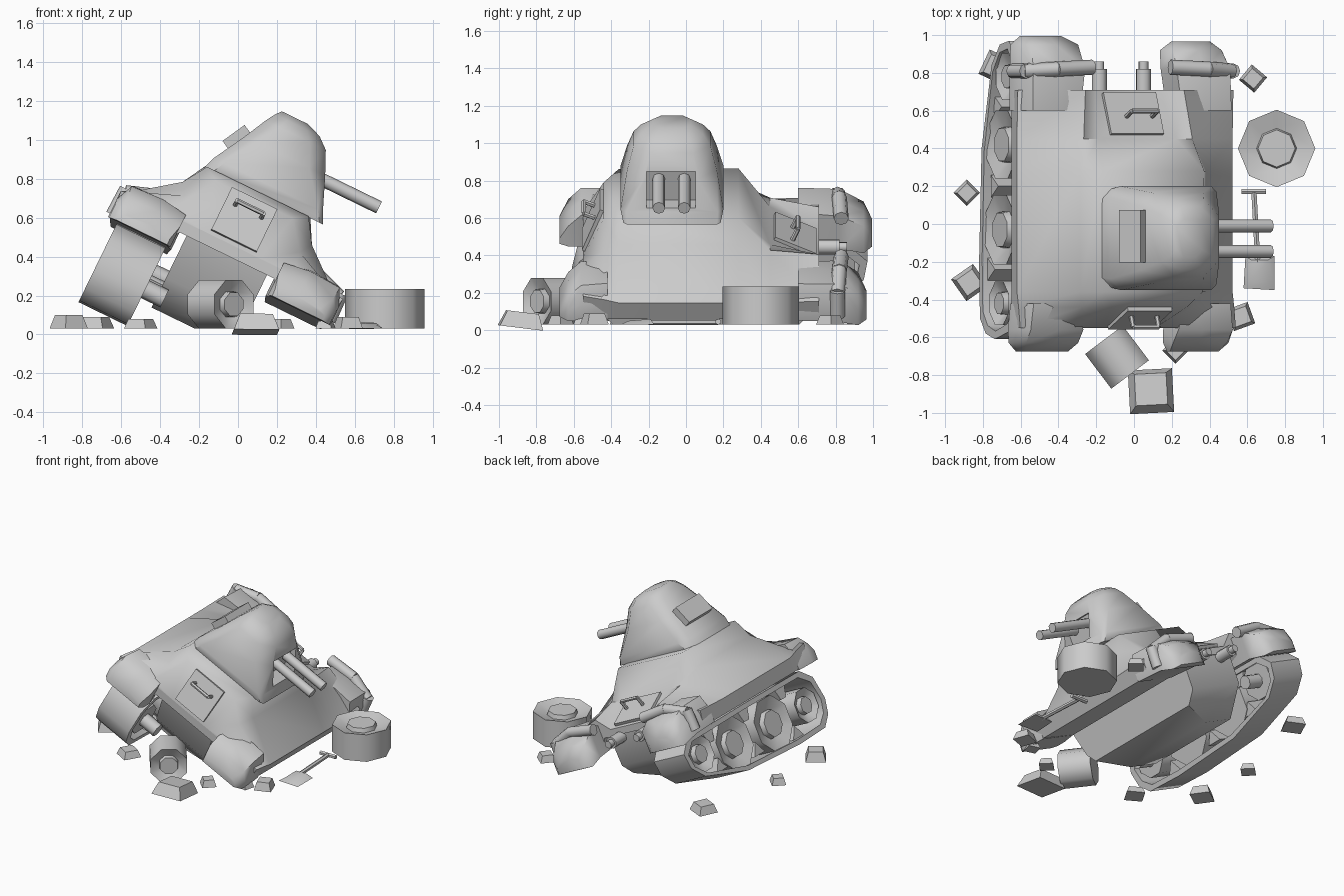
import bpy, bmesh, math
from mathutils import Matrix, Vector

if "Cube" in bpy.data.objects:
    bpy.data.objects.remove(bpy.data.objects["Cube"])

R, TR = Matrix.Rotation, Matrix.Translation
TILT = R(math.radians(26), 4, 'Y')      # the wreck lies rolled on its right side
UC = -0.23                              # centre line of the tank in the tilted frame
I = Matrix.Identity(4)


def rad(a):
    return math.radians(a)


def finish(name, bm, M=I, angle=50):
    bm.transform(M)
    bmesh.ops.recalc_face_normals(bm, faces=bm.faces)
    me = bpy.data.meshes.new(name)
    bm.to_mesh(me)
    bm.free()
    me.polygons.foreach_set("use_smooth", [True] * len(me.polygons))
    me.set_sharp_from_angle(angle=rad(angle))
    ob = bpy.data.objects.new(name, me)
    bpy.context.collection.objects.link(ob)
    return ob


def loft(sections, ring=False):
    bm = bmesh.new()
    rows = [[bm.verts.new(p) for p in s] for s in sections]
    n = len(rows[0])
    pairs = list(zip(rows, rows[1:])) + ([(rows[-1], rows[0])] if ring else [])
    for a, b in pairs:
        for i in range(n):
            j = (i + 1) % n
            bm.faces.new((a[i], a[j], b[j], b[i]))
    if not ring:
        bm.faces.new(rows[0])
        bm.faces.new(rows[-1])
    return bm


def prism(profile, u0, u1):
    return loft([[(u, y, w) for y, w in profile] for u in (u0, u1)])


def box(name, M, size):
    bm = bmesh.new()
    bmesh.ops.create_cube(bm, size=1)
    bm.transform(Matrix.Diagonal((*size, 1)))
    return finish(name, bm, M)


def rods(name, M, pairs, r, n=8):
    bm = bmesh.new()
    for p, q in pairs:
        p, q = Vector(p), Vector(q)
        d = q - p
        m = TR((p + q) / 2) @ d.to_track_quat('Z', 'Y').to_matrix().to_4x4()
        bmesh.ops.create_cone(bm, cap_ends=True, segments=n, radius1=r, radius2=r,
                              depth=d.length, matrix=m)
    return finish(name, bm, M)


def wheel(name, M, r, h, turn=0):
    prof = [(r, -h), (r, h), (r * .52, h * .7), (r * .48, h)]
    secs = [[(a * math.cos(rad(45 * i + turn)), a * math.sin(rad(45 * i + turn)), z)
             for i in range(8)] for a, z in prof]
    return finish(name, loft(secs), M)


def handle(name, M, w=.075):
    a, b, c, d = (-w, 0, 0), (-w, 0, .07), (w, 0, .07), (w, 0, 0)
    rods(name, M, [(a, b), (b, c), (c, d)], .013, 6)


# upper hull: flared skirt lofted front to back
hull = []
for y, a, h, b, s, f in [(-.55, .16, .40, .34, .43, .40), (-.44, .22, .66, .33, .52, .38),
                         (-.36, .29, .705, .37, .58, .36), (.28, .30, .705, .37, .58, .36),
                         (.45, .23, .51, .32, .52, .36), (.71, .19, .39, .29, .48, .37)]:
    half = [(a, h), (b, s), (.635, f), (.615, .255), (.32, .25), (.27, .34)]
    hull.append([(UC + v, y, w) for v, w in half] +
                [(UC - v, y, w) for v, w in reversed(half)])
finish("upper_hull", loft(hull), TILT)

# lower hull, sunk into the ground and cut level
bm = prism([(-.53, .37), (-.45, .1), (-.3, -.07), (.5, -.07), (.69, .12), (.70, .37)],
           UC - .23, UC + .23)
bm.transform(TILT)
cut = bmesh.ops.bisect_plane(bm, geom=bm.verts[:] + bm.edges[:] + bm.faces[:],
                             plane_co=(0, 0, .03), plane_no=(0, 0, 1), clear_inner=True)
bmesh.ops.holes_fill(bm, edges=[e for e in bm.edges if e.is_boundary])
finish("lower_hull", bm)

# fender ends, rear ridges and exhausts on both sides
for side, k in (("left", -1), ("right", 1)):
    def fender(name, rows):
        finish(f"{side}_{name}", loft([[(UC + k * vi, y, t - .02), (UC + k * .42, y, t),
               (UC + k * (vo - .04), y, t - .01), (UC + k * vo, y, (t + b) / 2),
               (UC + k * vo, y, b), (UC + k * vi, y, b)] for y, vi, vo, t, b in rows]), TILT)
    fender("front_fender", [(-.42, .32, .62, .46, .25), (-.56, .28, .635, .455, .25),
                            (-.63, .28, .63, .39, .25), (-.675, .3, .59, .31, .255)])
    e = .03 if k < 0 else 0
    fender("rear_fender", [(.6, .3, .625, .46, .25), (.82, .27, .62, .455, .24),
                           (.92 + e, .28, .60, .39, .21), (.965 + e, .34, .55, .31, .22)])
    rods(f"{side}_fender_ridge", TILT,
         [((UC + k * .23, .83, .44), (UC + k * .45, .82, .46)),
          ((UC + k * .44, .82, .46), (UC + k * .61, .81, .40)),
          ((UC + k * .61, .81, .42), (UC + k * .615, .81, .27))], .04)
    x = UC + k * .13
    rods(f"{side}_exhaust", TILT, [((x, .66, .32), (x, .82, .32))], .042)
    rods(f"{side}_exhaust_tip", TILT, [((x, .8, .32), (x, .86, .32))], .027)

# turret: stacked sections with chamfered corners, sharper towards the front
TY = -.075
secs = []
for w, u0, u1, hy, c, d in [(.70, -.53, .145, .26, .05, .02), (.76, -.51, .115, .275, .06, .03),
                            (.93, -.415, .045, .24, .07, .09), (1.05, -.355, -.01, .205, .08, .09),
                            (1.10, -.325, -.07, .165, .07, .07), (1.13, -.30, -.15, .1, .04, .04)]:
    secs.append([(u0 + c, TY - hy, w), (u1 - d, TY - hy, w), (u1, TY - hy + d, w),
                 (u1, TY + hy - d, w), (u1 - d, TY + hy, w), (u0 + c, TY + hy, w),
                 (u0, TY + hy - c, w), (u0, TY - hy + c, w)])
turret = finish("turret", loft(secs), TILT)

# gun opening and twin barrels
cutter = box("gun_opening_cutter", TILT @ TR((.11, TY - .005, .87)), (.2, .26, .18))
cutter.hide_render = True
cutter.hide_viewport = True
mod = turret.modifiers.new("gun_opening", 'BOOLEAN')
mod.operation, mod.solver, mod.object = 'DIFFERENCE', 'EXACT', cutter
for i, y in enumerate((-.145, -.01)):
    rods(f"gun_barrel_{i + 1}", TILT, [((-.03, y, .905), (.365, y, .905))], .034)

# hatches with handles
box("turret_hatch", TILT @ TR((-.435, -.065, .9)) @ R(rad(-62), 4, 'Y'), (.14, .28, .09))
H = TILT @ TR((UC, -.49, .54)) @ R(rad(68), 4, 'X')
box("front_hatch", H, (.26, .26, .04))
handle("front_hatch_handle", H @ TR((0, .05, .01)))
H = TILT @ TR((UC, .58, .45)) @ R(rad(-24), 4, 'X')
box("rear_hatch", H, (.31, .24, .04))
handle("rear_hatch_handle", H @ TR((.03, -.02, .02)))

# remaining left track: hollow belt round the wheels
belt = [(-.5, -.2), (-.2, -.21), (.4, -.18), (.84, -.06), (.95, .04), (.97, .15),
        (.88, .235), (.2, .24), (-.46, .235), (-.57, .15), (-.61, -.02), (-.58, -.13)]
cy, cw = .18, .02
inner = [(cy + (y - cy) * .945, cw + (w - cw) * .84) for y, w in belt]
finish("left_track", loft([[(-.81, *o), (-.53, *o), (-.53, *i), (-.81, *i)]
                           for o, i in zip(belt, inner)], ring=True), TILT)
OUT = R(rad(-90), 4, 'Y')
for i, (y, w, r) in enumerate([(-.42, 0, .125), (-.03, .01, .2), (.42, .03, .195), (.78, .09, .135)]):
    wheel(f"track_wheel_{i + 1}", TILT @ TR((-.67, y, w)) @ OUT, r, .125, 22.5)
    rods(f"axle_{i + 1}", TILT, [((-.6, y, w), (-.42, y, w))], .05)
for i, y in enumerate((-.24, .2, .62)):
    finish(f"track_guide_{i + 1}", prism([(y - .06, .21), (y + .06, .21), (y + .03, .12), (y - .03, .12)],
                                         -.78, -.55), TILT)
    finish(f"lower_track_guide_{i + 1}", prism([(y - .06, -.17 + .04 * i), (y + .06, -.17 + .04 * i),
                                                (y, -.08 + .04 * i)], -.78, -.55), TILT)

# wheels thrown clear
wheel("fallen_wheel_flat", TR((.755, .4, .133)), .205, .102)
wheel("fallen_wheel_upright", TR((-.09, -.705, .155)) @ R(rad(37), 4, 'Z') @ R(rad(90), 4, 'X'),
      .135, .115, 22.5)

# shovel on the ground
rods("shovel_handle", I, [((.635, .17, .045), (.655, -.2, .045)), ((.57, .172, .045), (.70, .172, .045))],
     .016, 6)
finish("shovel_blade", loft([[(.58, -.34, .03), (.745, -.35, .03), (.745, -.17, .03), (.59, -.17, .03)],
                             [(.61, -.31, .05), (.71, -.31, .05), (.71, -.19, .06), (.62, -.19, .06)]]))

# rubble blocks: tapered four-sided stones
for i, (x, y, z, r, h, a) in enumerate([
        (-.885, .165, .03, .07, .05, 0), (-.87, -.31, .03, .10, .07, 80), (.565, -.49, .03, .085, .06, 65),
        (.09, -.88, .012, .165, .085, 48), (.63, .77, .03, .075, .05, 95), (-.73, .83, .03, .10, .06, 20),
        (-.5, -.59, .03, .09, .05, 15), (.22, -.67, .03, .07, .05, 0), (.45, -.55, .03, .06, .04, 30)]):
    bm = bmesh.new()
    bmesh.ops.create_cone(bm, cap_ends=True, segments=4, radius1=r, radius2=r * .72, depth=h)
    lean = R(rad(-7 if h > .08 else 0), 4, 'X')
    finish(f"rubble_{i + 1}", bm, TR((x, y, z + h / 2)) @ lean @ R(rad(a), 4, 'Z'))
